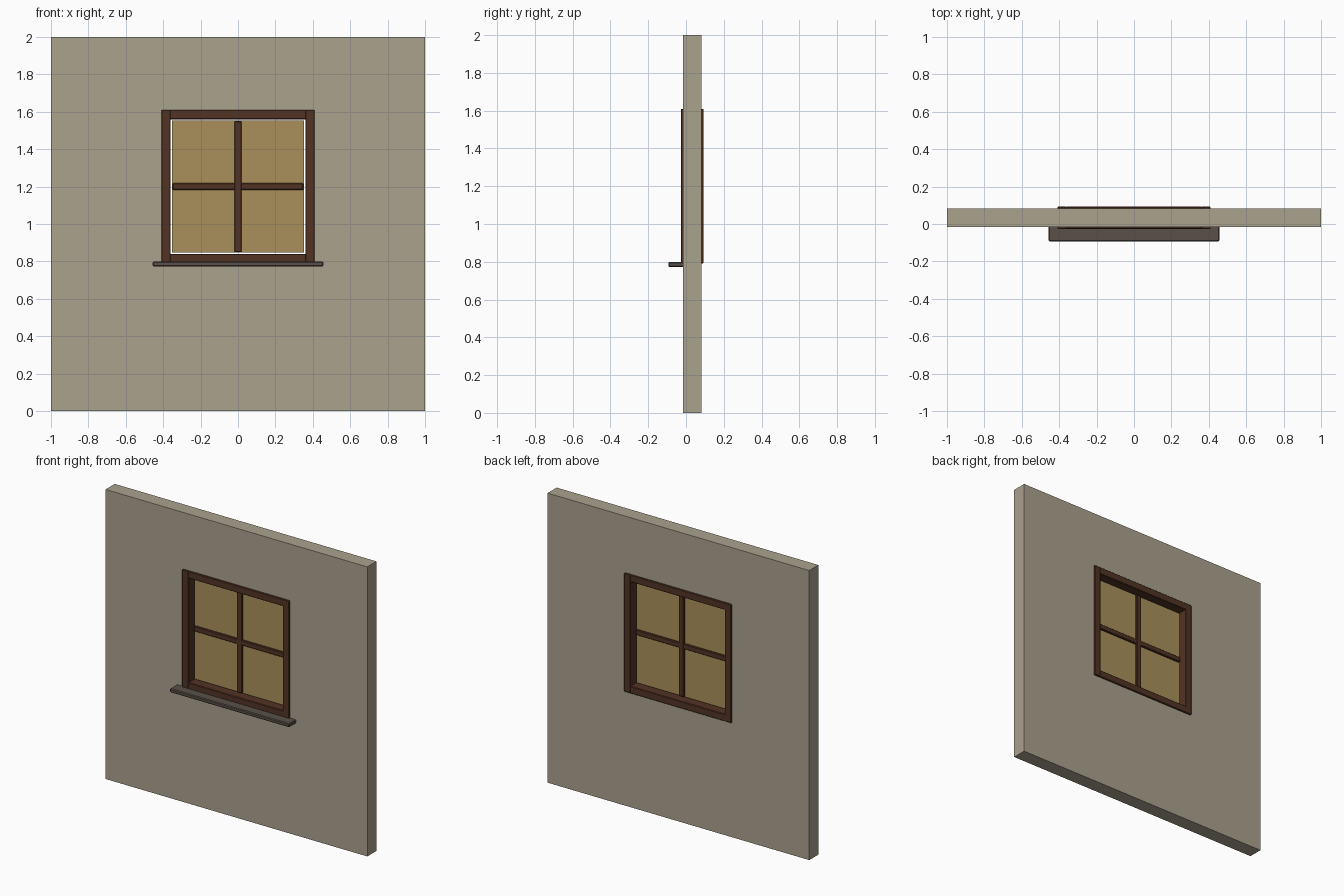
import bpy

if "Cube" in bpy.data.objects:
    bpy.data.objects.remove(bpy.data.objects["Cube"])

def material(name, rgb):
    m = bpy.data.materials.new(name)
    m.diffuse_color = (*rgb, 1)
    m.use_nodes = True
    m.node_tree.nodes["Principled BSDF"].inputs["Base Color"].default_value = m.diffuse_color
    return m

plaster = material("plaster", (0.40, 0.36, 0.27))
wood = material("dark_wood", (0.085, 0.033, 0.017))
stone = material("dark_stone", (0.10, 0.08, 0.066))
amber = material("amber_glass", (0.40, 0.28, 0.105))

def box(name, x, y, z, mat, bevel=0.0):
    """Box from (min, max) ranges, with an optional small chamfer."""
    spans = (x, y, z)
    bpy.ops.mesh.primitive_cube_add(size=1, location=[(a + b) / 2 for a, b in spans])
    ob = bpy.context.object
    ob.name = name
    ob.scale = [b - a for a, b in spans]
    bpy.ops.object.transform_apply(location=False, rotation=False, scale=True)
    ob.data.materials.append(mat)
    if bevel:
        mod = ob.modifiers.new("chamfer", 'BEVEL')
        mod.width = bevel
        mod.segments = 1
    return ob

MID_Y = 0.033   # middle of the wall thickness
MID_Z = 1.2     # middle of the window

def depth(d):
    return (MID_Y - d / 2, MID_Y + d / 2)

# Wall with the window opening cut through it
wall = box("wall", (-1, 1), depth(0.10), (0, 2), plaster)
opening = box("opening_cutter", (-0.4, 0.4), depth(0.4), (MID_Z - 0.4, MID_Z + 0.4), plaster)
opening.hide_render = True
opening.hide_set(True)
cut = wall.modifiers.new("opening", 'BOOLEAN')
cut.operation = 'DIFFERENCE'
cut.solver = 'EXACT'
cut.object = opening

# Frame: full-height posts with rails fitted between them
for side, label in ((-1, "left"), (1, "right")):
    x = sorted((side * 0.36, side * 0.41))
    box(label + "_post", x, depth(0.12), (MID_Z - 0.41, MID_Z + 0.41), wood, 0.004)
for side, label in ((-1, "bottom"), (1, "top")):
    z = sorted((MID_Z + side * 0.36, MID_Z + side * 0.41))
    box(label + "_rail", (-0.365, 0.365), depth(0.119), z, wood, 0.004)

# Glass pane and crossing glazing bars
box("glass_pane", (-0.353, 0.353), depth(0.01), (MID_Z - 0.353, MID_Z + 0.353), amber)
box("vertical_bar", (-0.02, 0.02), depth(0.04), (MID_Z - 0.35, MID_Z + 0.35), wood, 0.004)
box("horizontal_bar", (-0.35, 0.35), depth(0.036), (MID_Z - 0.018, MID_Z + 0.018), wood, 0.004)

# Projecting outer sill
box("sill", (-0.457, 0.457), (-0.093, -0.012), (0.773, 0.799), stone, 0.005)
